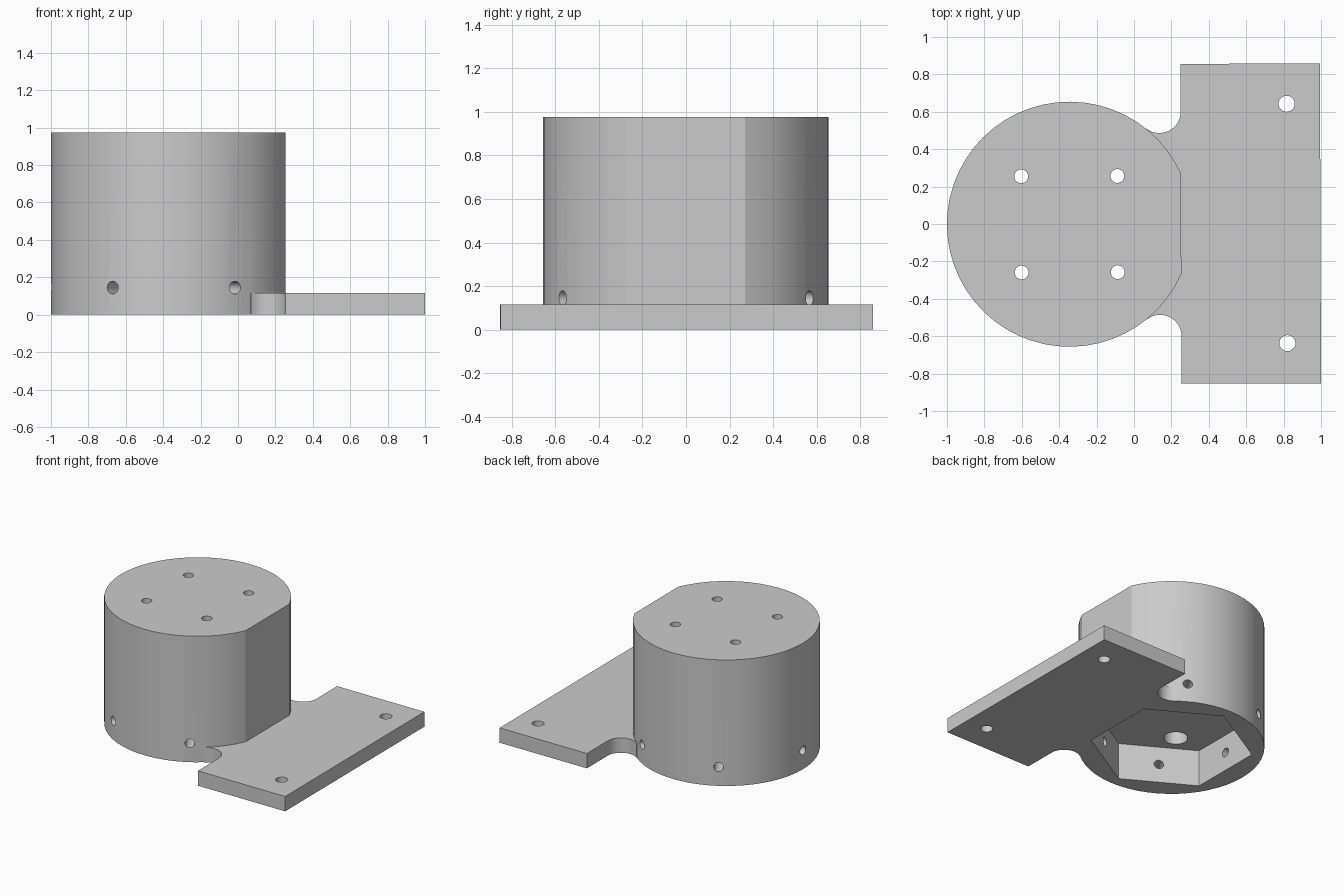
import bpy
import bmesh
from math import cos, sin, pi, radians, atan2, hypot
from mathutils import Matrix, Vector

if "Cube" in bpy.data.objects:
    bpy.data.objects.remove(bpy.data.objects["Cube"], do_unlink=True)

HEIGHT, PLATE_H = 0.975, 0.115
RADIUS, FLAT_X = 0.655, 0.252
CX = -0.345                      # axis of the round housing
RECESS_R, RECESS_H = 0.575, 0.285
FILLET_R = 0.114
FILLET_C = Vector((0.138, 0.6))

grey = bpy.data.materials.new("plain_grey")
grey.use_nodes = True
grey.diffuse_color = (0.6, 0.6, 0.6, 1)
grey.node_tree.nodes["Principled BSDF"].inputs["Base Color"].default_value = (0.6, 0.6, 0.6, 1)


def prism(name, outline, z0, z1):
    """Extrude a closed counter-clockwise outline from z0 to z1."""
    bm = bmesh.new()
    base = bm.faces.new([bm.verts.new((x, y, z0)) for x, y in outline])
    ext = bmesh.ops.extrude_face_region(bm, geom=[base])
    top = [v for v in ext["geom"] if isinstance(v, bmesh.types.BMVert)]
    bmesh.ops.translate(bm, verts=top, vec=(0, 0, z1 - z0))
    bmesh.ops.recalc_face_normals(bm, faces=bm.faces)
    mesh = bpy.data.meshes.new(name)
    bm.to_mesh(mesh)
    bm.free()
    mesh.materials.append(grey)
    obj = bpy.data.objects.new(name, mesh)
    bpy.context.collection.objects.link(obj)
    return obj


def arc(cx, cy, r, a0, a1, n):
    return [(cx + r * cos(a0 + (a1 - a0) * i / n),
             cy + r * sin(a0 + (a1 - a0) * i / n)) for i in range(n + 1)]


def ring(cx, cy, r, n, start=0.0):
    return arc(cx, cy, r, start, start + 2 * pi, n)[:-1]


def combine(target, tool, operation):
    """Boolean the tool into the target, then discard the tool."""
    tool.hide_render = True
    mod = target.modifiers.new("boolean", 'BOOLEAN')
    mod.operation, mod.solver, mod.object = operation, 'EXACT', tool
    bpy.context.view_layer.objects.active = target
    bpy.ops.object.modifier_apply(modifier=mod.name)
    bpy.data.objects.remove(tool, do_unlink=True)


# Round housing with one flat side
half = atan2((RADIUS ** 2 - (FLAT_X - CX) ** 2) ** 0.5, FLAT_X - CX)
housing = prism("housing_with_mounting_plate",
                arc(CX, 0, RADIUS, half, 2 * pi - half, 48), 0, HEIGHT)

# Mounting plate whose neck blends into the housing with round fillets
to_axis = atan2(-FILLET_C.y, CX - FILLET_C.x)
upper = [(0.997, 0.855), (FLAT_X, 0.855)]
upper += arc(FILLET_C.x, FILLET_C.y, FILLET_R, 0, to_axis, 14)
upper.append((-0.1, 0.3))
lower = [(x, -y) for x, y in reversed(upper)]
plate = prism("mounting_plate", upper + lower, 0, PLATE_H)
combine(housing, plate, 'UNION')

# Hexagonal recess in the underside
recess = prism("recess_cutter", ring(CX, 0, RECESS_R, 6, pi / 6), -0.1, RECESS_H)
combine(housing, recess, 'DIFFERENCE')

# Four screw holes in the top, wider below, and two holes in the plate
for sy in (-1, 1):
    for sx in (-1, 1):
        x, y = CX + sx * 0.257, sy * 0.257
        combine(housing, prism("bore_cutter", ring(x, y, 0.085, 24), 0.2, 0.85), 'DIFFERENCE')
        combine(housing, prism("screw_cutter", ring(x, y, 0.037, 24), 0.7, 1.1), 'DIFFERENCE')
    combine(housing, prism("plate_hole_cutter", ring(0.818, sy * 0.64, 0.043, 24), -0.1, 0.3),
            'DIFFERENCE')

# Radial set-screw holes through five of the recess walls
for degrees in (60, 120, 180, 240, 300):
    cutter = prism("radial_cutter", ring(0, 0, 0.034, 24), 0.4, 0.75)
    cutter.data.transform(Matrix.Translation((CX, 0, 0.145))
                          @ Matrix.Rotation(radians(degrees), 4, 'Z')
                          @ Matrix.Rotation(pi / 2, 4, 'Y'))
    combine(housing, cutter, 'DIFFERENCE')

# Slight turn about the vertical, then smooth the curved walls only
housing.data.transform(Matrix.Rotation(0.0035, 4, 'Z'))
bpy.ops.object.select_all(action='DESELECT')
housing.select_set(True)
bpy.context.view_layer.objects.active = housing
bpy.ops.object.shade_smooth_by_angle(angle=radians(20))
